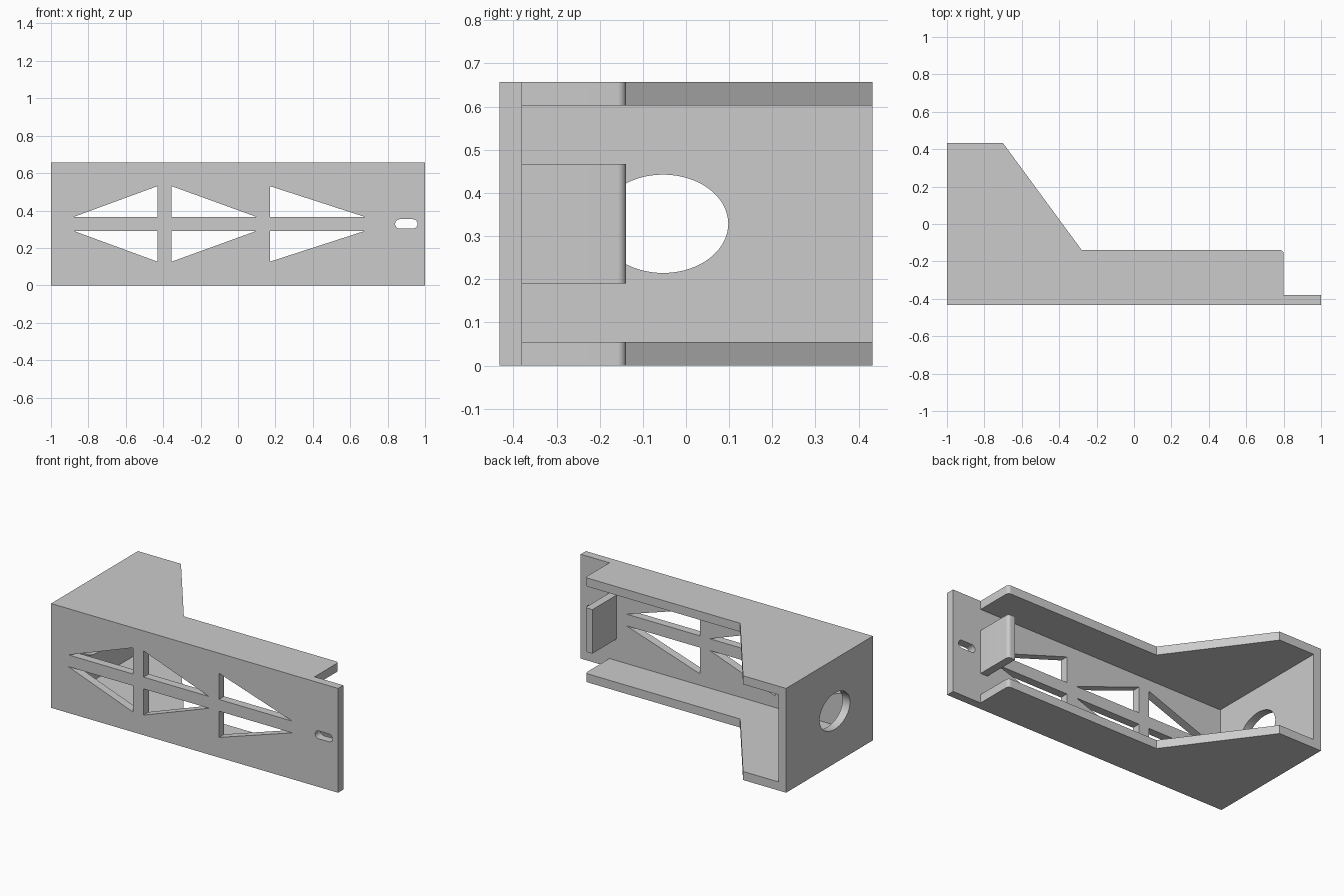
import bpy, bmesh, math
from mathutils import Vector

if "Cube" in bpy.data.objects:
    bpy.data.objects.remove(bpy.data.objects["Cube"], do_unlink=True)

L, D, H = 1.0, 0.432, 0.657      # half length, half depth, height
T = 0.052                        # sheet thickness
LIP, END = -0.139, 0.8           # back edge and end of the narrow flange
MID = H / 2

grey = bpy.data.materials.new("grey")
grey.use_nodes = True
colour = (0.6, 0.6, 0.6, 1)
grey.diffuse_color = colour
grey.node_tree.nodes["Principled BSDF"].inputs["Base Color"].default_value = colour


def prism(name, profile, place, lo, hi):
    """Extrude a 2D profile between lo and hi; place maps (u, v, w) to xyz."""
    bm = bmesh.new()
    base = [bm.verts.new(place(u, v, lo)) for u, v in profile]
    face = bm.faces.new(base)
    out = bmesh.ops.extrude_face_region(bm, geom=[face])
    shift = Vector(place(0, 0, hi)) - Vector(place(0, 0, lo))
    bmesh.ops.translate(bm, vec=shift,
                        verts=[g for g in out["geom"] if isinstance(g, bmesh.types.BMVert)])
    bmesh.ops.recalc_face_normals(bm, faces=bm.faces)
    mesh = bpy.data.meshes.new(name)
    bm.to_mesh(mesh)
    bm.free()
    mesh.materials.append(grey)
    obj = bpy.data.objects.new(name, mesh)
    bpy.context.collection.objects.link(obj)
    return obj


def from_top(u, v, w): return (u, v, w)
def from_front(u, v, w): return (u, w, v)
def from_side(u, v, w): return (w, u, v)


def arc(cx, cy, rx, ry, start, end, steps):
    angles = [math.radians(start + (end - start) * i / steps) for i in range(steps + 1)]
    return [(cx + rx * math.cos(a), cy + ry * math.sin(a)) for a in angles]


def rect(x0, x1, y0, y1):
    return [(x0, y0), (x1, y0), (x1, y1), (x0, y1)]


def combine(target, tool, operation):
    mod = target.modifiers.new(operation.lower(), 'BOOLEAN')
    mod.operation, mod.solver, mod.object = operation, 'EXACT', tool
    bpy.context.view_layer.objects.active = target
    bpy.ops.object.modifier_apply(modifier=mod.name)
    bpy.data.objects.remove(tool, do_unlink=True)


# Outer body: front plate, flanges and end wall in one outline
R = 0.02
rounded = arc(END - R, LIP - R, R, R, 0, 90, 8)
outline = [(-L, -D), (L, -D), (L, -D + T), (END, -D + T)] + rounded
outline += [(-0.28, LIP), (-0.7, D), (-L, D)]
bracket = prism("bracket", outline, from_top, 0, H)

# Hollow between the flanges
pocket = prism("pocket_cutter", rect(-L + T, 0.9, -D + T, 0.6), from_top, T + 0.002, H - T - 0.002)
combine(bracket, pocket, 'DIFFERENCE')

# Upright tab at the open end
tab_outline = [(END - 0.05, -D + T / 2), (END, -D + T / 2)] + rounded + [(END - 0.05, LIP)]
tab = prism("end_tab", tab_outline, from_top, 0.19, 0.467)
combine(bracket, tab, 'UNION')

# Triangular windows: (tip x, upright side x), mirrored about mid height
for tip, side in ((-0.88, -0.43), (0.1, -0.355), (0.68, 0.17)):
    for s in (1, -1):
        tri = [(tip, MID + s * 0.037), (side, MID + s * 0.037), (side, MID + s * 0.202)]
        combine(bracket, prism("window_cutter", tri, from_front, -D - 0.1, -D + T + 0.05), 'DIFFERENCE')

# Small slot in the front plate
r = 0.025
slot = arc(0.96 - r, MID, r, r, -90, 90, 10) + arc(0.84 + r, MID, r, r, 90, 270, 10)
combine(bracket, prism("slot_cutter", slot, from_front, -D - 0.1, -D + T + 0.1), 'DIFFERENCE')

# Oval opening in the end wall
oval = arc(-0.053, MID, 0.151, 0.114, 0, 360, 64)[:-1]
combine(bracket, prism("opening_cutter", oval, from_side, -L - 0.1, -L + T + 0.1), 'DIFFERENCE')

# Smooth the curved corners, keep the sheet edges sharp
bpy.ops.object.select_all(action='DESELECT')
bracket.select_set(True)
bpy.context.view_layer.objects.active = bracket
bpy.ops.object.shade_smooth_by_angle(angle=math.radians(30))
